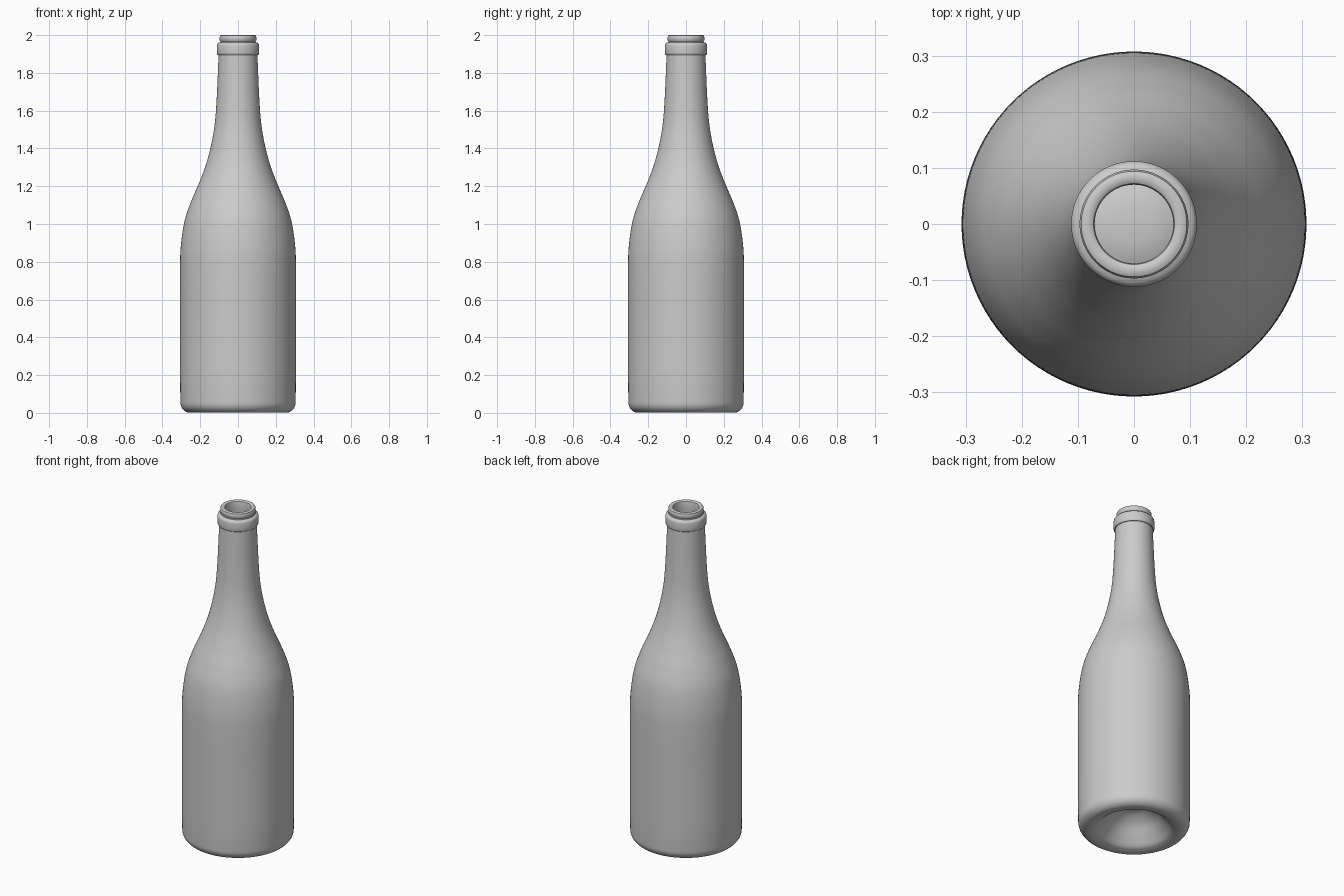
import bpy, bmesh, math
from mathutils import Vector

if "Cube" in bpy.data.objects:
    bpy.data.objects.remove(bpy.data.objects["Cube"])

SEGMENTS = 96


def smooth(points, steps=6):
    """Catmull-Rom curve through (radius, height) points."""
    p = [Vector(q) for q in points]
    p = [2 * p[0] - p[1]] + p + [2 * p[-1] - p[-2]]
    out = []
    for a, b, c, d in zip(p, p[1:], p[2:], p[3:]):
        for i in range(steps):
            t = i / steps
            out.append(0.5 * (2 * b + (c - a) * t + (2 * a - 5 * b + 4 * c - d) * t**2
                              + (3 * b - a - 3 * c + d) * t**3))
    return out + [p[-2]]


def lathe(name, profile):
    """Spin a profile around the z axis into a smooth object."""
    bm = bmesh.new()
    verts = [bm.verts.new((r, 0, z)) for r, z in profile]
    edges = [bm.edges.new(pair) for pair in zip(verts, verts[1:])]
    bmesh.ops.spin(bm, geom=verts + edges, cent=(0, 0, 0), axis=(0, 0, 1),
                   angle=math.tau, steps=SEGMENTS, use_duplicate=False)
    bmesh.ops.remove_doubles(bm, verts=bm.verts, dist=1e-5)
    bmesh.ops.recalc_face_normals(bm, faces=bm.faces)
    mesh = bpy.data.meshes.new(name)
    bm.to_mesh(mesh)
    bm.free()
    obj = bpy.data.objects.new(name, mesh)
    bpy.context.collection.objects.link(obj)
    bpy.ops.object.select_all(action='DESELECT')
    obj.select_set(True)
    bpy.context.view_layer.objects.active = obj
    bpy.ops.object.shade_smooth_by_angle(angle=math.radians(35))
    return obj


# Hollow punt under the base
punt = smooth([(0, 0.15), (0.06, 0.142), (0.12, 0.105), (0.17, 0.05), (0.205, 0.014), (0.235, 0.002)])
# Rounded heel
heel = [(0.25 + 0.055 * math.sin(a), 0.055 - 0.055 * math.cos(a))
        for a in (math.radians(10 * i) for i in range(1, 10))]
# Straight body, shoulder and neck
side = smooth([(0.307, 0.2), (0.307, 0.5), (0.307, 0.78), (0.301, 0.9), (0.282, 1.02),
               (0.248, 1.12), (0.205, 1.22), (0.168, 1.32), (0.14, 1.43), (0.122, 1.54),
               (0.113, 1.66), (0.107, 1.79), (0.103, 1.895)])
# Collar ring and lip
collar = [(0.107, 1.895), (0.111, 1.9), (0.112, 1.906), (0.112, 1.945), (0.11, 1.953),
          (0.104, 1.959), (0.095, 1.962), (0.093, 1.967), (0.097, 1.973), (0.097, 1.99),
          (0.094, 1.997), (0.088, 2.0), (0.078, 2.0), (0.072, 1.996), (0.07, 1.988)]
# Inside wall and floor
inside = smooth([(0.07, 1.95), (0.078, 1.8), (0.085, 1.66), (0.097, 1.54), (0.115, 1.43),
                 (0.144, 1.32), (0.182, 1.22), (0.226, 1.12), (0.259, 1.02), (0.278, 0.9),
                 (0.284, 0.78), (0.284, 0.4), (0.284, 0.08), (0.25, 0.03), (0.205, 0.04),
                 (0.13, 0.128), (0.06, 0.167), (0, 0.175)], 4)

lathe("bottle", punt + heel + side + collar + inside)
